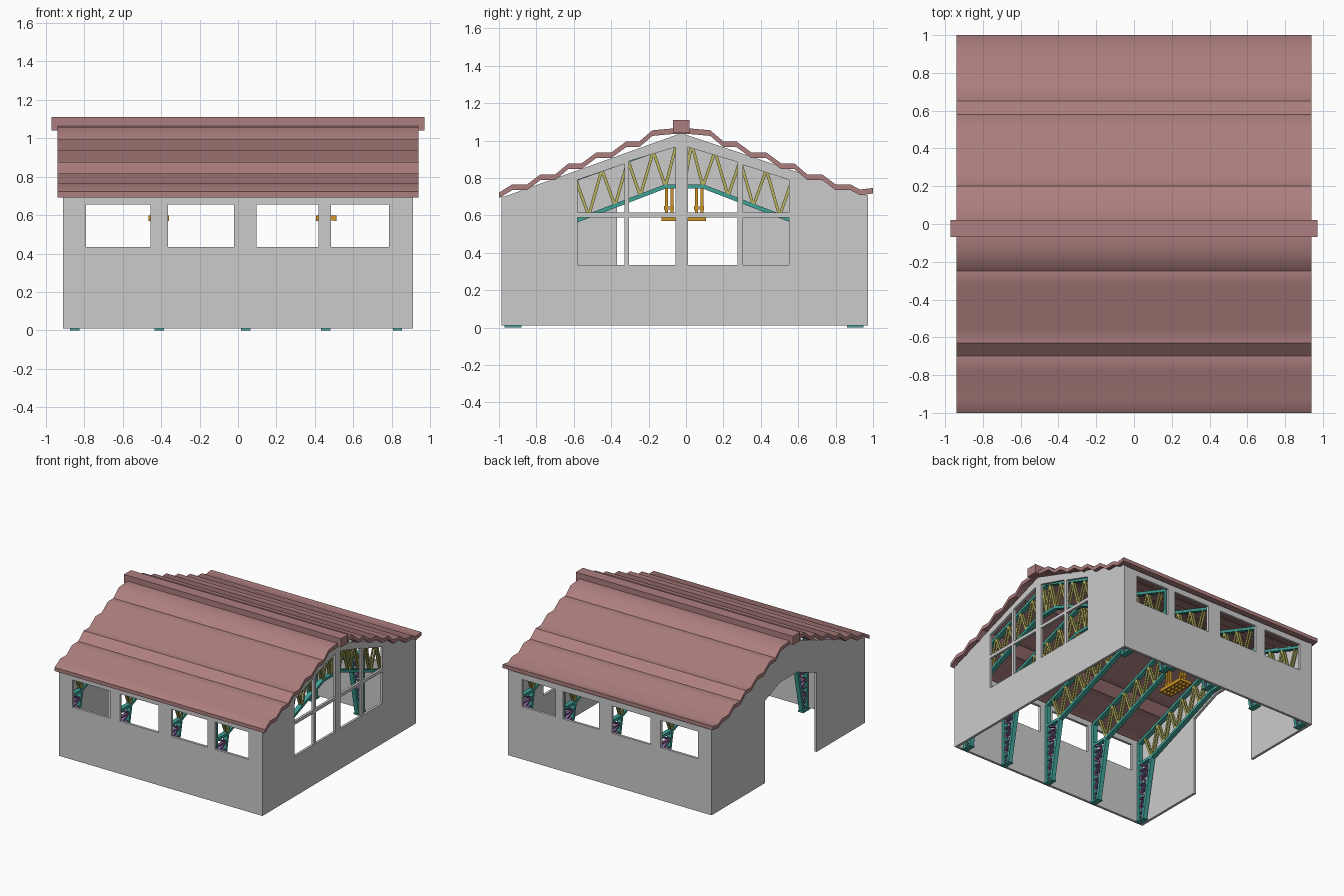
import bpy, bmesh
from mathutils import Matrix, Vector

if "Cube" in bpy.data.objects:
    bpy.data.objects.remove(bpy.data.objects["Cube"])


def material(name, col):
    m = bpy.data.materials.new(name)
    m.diffuse_color = (*col, 1)
    m.use_nodes = True
    m.node_tree.nodes["Principled BSDF"].inputs["Base Color"].default_value = m.diffuse_color
    return m


ROOF = material("roof_red", (0.42, 0.21, 0.21))
TEAL = material("teal_steel", (0.05, 0.36, 0.31))
YELLOW = material("yellow_steel", (0.48, 0.46, 0.12))
PURPLE = material("purple_steel", (0.22, 0.12, 0.30))
ORANGE = material("orange_metal", (0.62, 0.30, 0.02))


def add_object(name, mesh, mat=None, loc=(0, 0, 0)):
    if mat and not mesh.materials:
        mesh.materials.append(mat)
    ob = bpy.data.objects.new(name, mesh)
    ob.location = loc
    bpy.context.collection.objects.link(ob)
    return ob


def rect(a0, a1, b0, b1):
    return [(a0, b0), (a1, b0), (a1, b1), (a0, b1)]


def panel(name, loops, thick, axis, at, mat=None):
    """Flat slab from an outline plus holes, facing along x or y."""
    cu = bpy.data.curves.new(name, 'CURVE')
    cu.dimensions = '2D'
    cu.fill_mode = 'BOTH'
    cu.extrude = thick / 2
    for pts in loops:
        sp = cu.splines.new('POLY')
        sp.points.add(len(pts) - 1)
        for p, (a, b) in zip(sp.points, pts):
            p.co = (a, b, 0, 1)
        sp.use_cyclic_u = True
    tmp = bpy.data.objects.new("tmp", cu)
    mesh = bpy.data.meshes.new_from_object(tmp)
    bpy.data.objects.remove(tmp)
    if axis == 'y':
        mat4 = Matrix(((1, 0, 0, 0), (0, 0, -1, at), (0, 1, 0, 0), (0, 0, 0, 1)))
    else:
        mat4 = Matrix(((0, 0, 1, at), (1, 0, 0, 0), (0, 1, 0, 0), (0, 0, 0, 1)))
    mesh.transform(mat4)
    bm = bmesh.new()
    bm.from_mesh(mesh)
    bmesh.ops.remove_doubles(bm, verts=bm.verts, dist=1e-5)
    bmesh.ops.recalc_face_normals(bm, faces=bm.faces)
    for f in bm.faces:
        f.smooth = False
    bm.to_mesh(mesh)
    bm.free()
    mesh.name = name
    return add_object(name, mesh, mat)


def box(bm, x0, x1, y0, y1, z0, z1):
    m = Matrix.Translation(((x0 + x1) / 2, (y0 + y1) / 2, (z0 + z1) / 2))
    bmesh.ops.create_cube(bm, size=1, matrix=m @ Matrix.Diagonal((x1 - x0, y1 - y0, z1 - z0, 1)))


def bar(bm, p, q, width, depth, x=0):
    """Straight bar between two (y, z) points."""
    a, b = Vector((x, *p)), Vector((x, *q))
    d = (b - a).normalized()
    n = Vector((1, 0, 0)).cross(d)
    rot = Matrix(((1, d.x, n.x), (0, d.y, n.y), (0, d.z, n.z))).to_4x4()
    bmesh.ops.create_cube(bm, size=1, matrix=Matrix.Translation((a + b) / 2) @ rot
                          @ Matrix.Diagonal((width, (b - a).length, depth, 1)))


def to_mesh(bm, name):
    bmesh.ops.recalc_face_normals(bm, faces=bm.faces)
    me = bpy.data.meshes.new(name)
    bm.to_mesh(me)
    bm.free()
    return me


# Long walls, four windows each
long_wall = [rect(-.91, .91, .01, .70)] + [
    rect(a, b, .435, .655) for a, b in ((-.79, -.455), (-.365, -.02), (.095, .42), (.485, .785))]
panel("front_wall", long_wall, .02, 'y', -.977)
panel("back_wall", long_wall, .02, 'y', .963)

# Gable wall with two rows of panes under the slope
gable = [(-.987, .01), (-.987, .695), (-.025, 1.04), (.973, .705), (.973, .01)]
panes = []
for y0, y1, z0, z1 in ((-.58, -.33, .79, .875), (-.305, -.055, .89, .965),
                       (.01, .275, .965, .885), (.305, .55, .87, .79)):
    panes.append(rect(y0, y1, .335, .59))
    panes.append([(y0, .615), (y1, .615), (y1, z1), (y0, z0)])
panel("window_gable", [gable] + panes, .02, 'x', .90)

# Gable wall with the doorway
door = [(.29, .01), (.29, .675), (.10, .75), (-.12, .75), (-.37, .65), (-.37, .01)]
panel("door_gable", [gable + door], .02, 'x', -.90)

# Stepped roof sheet
slope = [(-.93, .765), (-.85, .765), (-.78, .818), (-.70, .818), (-.63, .877), (-.56, .877),
         (-.48, .936), (-.40, .936), (-.32, .995), (-.25, .995), (-.18, 1.055), (-.07, 1.065)]
top = [(-1, .722)] + slope + [(-.05 - y, z) for y, z in reversed(slope)] + [(.93, .738), (1, .747)]
roof = panel("roof", [top + [(y, z - .03) for y, z in reversed(top)]], 1.88, 'x', 0, ROOF)
bpy.context.view_layer.objects.active = roof
roof.select_set(True)
bpy.ops.object.shade_smooth_by_angle(angle=.7)

bm = bmesh.new()
box(bm, -.972, .972, -.07, .02, 1.04, 1.11)
add_object("ridge_cap", to_mesh(bm, "ridge_cap"), ROOF)

# Roof frame: chords, lacing and webs in the y-z plane, mirrored about the ridge
chords, lacing, webs = bmesh.new(), bmesh.new(), bmesh.new()
foot_o, eave, apex = (-.945, .01), (-.945, .67), (-.01, 1.0)
foot_i, knee, crown = (-.895, .01), (-.80, .49), (-.11, .755)


def lerp(p, q, t):
    return (p[0] + (q[0] - p[0]) * t, p[1] + (q[1] - p[1]) * t)


def at_y(p, q, y):
    return lerp(p, q, (y - p[0]) / (q[0] - p[0]))


for s in (1, -1):
    def m(p):
        return p if s == 1 else (-.02 - p[0], p[1])

    for p, q in ((foot_o, eave), (eave, apex), (foot_i, knee), (knee, crown),
                 (crown, (-.01, .755)), ((-.945, .49), knee)):
        bar(chords, m(p), m(q), .036, .022)
    ya, yb = sorted((m((-.97, 0))[0], m((-.88, 0))[0]))
    box(chords, -.024, .024, ya, yb, 0, .012)
    # column lacing
    n = 8
    for i in range(n):
        lo, hi = i / n, (i + 1) / n
        top_o = (-.945, .49)
        a, b = lerp(foot_o, top_o, lo), lerp(foot_i, knee, hi)
        if i % 2:
            a, b = lerp(foot_i, knee, lo), lerp(foot_o, top_o, hi)
        bar(lacing, m(a), m(b), .024, .012)
        bar(lacing, m(lerp(foot_o, top_o, hi)), m(lerp(foot_i, knee, hi)), .024, .01)
    # rafter webs in pairs: posts and diagonals
    ys = [-.80, -.66, -.52, -.38, -.245, -.11]
    lows = [at_y(knee, crown, y) for y in ys] + [(-.01, .755)]
    highs = [at_y(eave, apex, y) for y in (-.88, -.73, -.59, -.45, -.31, -.175, -.05)]
    for i in range(7):
        for x in (-.011, .011):
            bar(webs, m(lows[i]), m(highs[i]), .008, .016, x)
            if i < 6:
                bar(webs, m(lows[i]), m(highs[i + 1]), .008, .016, x)

parts = (("frame_chords", to_mesh(chords, "frame_chords"), TEAL),
         ("column_lacing", to_mesh(lacing, "column_lacing"), PURPLE),
         ("rafter_webs", to_mesh(webs, "rafter_webs"), YELLOW))
for x in (-.85, -.41, .04, .457, .83):
    for name, me, mat in parts:
        add_object(name, me, mat, (x, 0, 0))

# Hanging lamps: grid tray on paired hangers
bm = bmesh.new()
for i in range(4):
    x = -.048 + i * .032
    box(bm, x - .005, x + .005, -.13, .106, .57, .598)
for i in range(6):
    y = -.124 + i * .0448
    box(bm, -.053, .053, y - .006, y + .006, .572, .596)
box(bm, -.05, .05, -.127, .103, .59, .597)
for y in (-.105, -.075, .055, .085):
    box(bm, -.012, .012, y - .008, y + .008, .59, .75)
    box(bm, -.018, .018, y - .012, y + .012, .63, .65)
lamp = to_mesh(bm, "hanging_lamp")
for x in (-.413, .46):
    add_object("hanging_lamp", lamp, ORANGE, (x, 0, 0))
